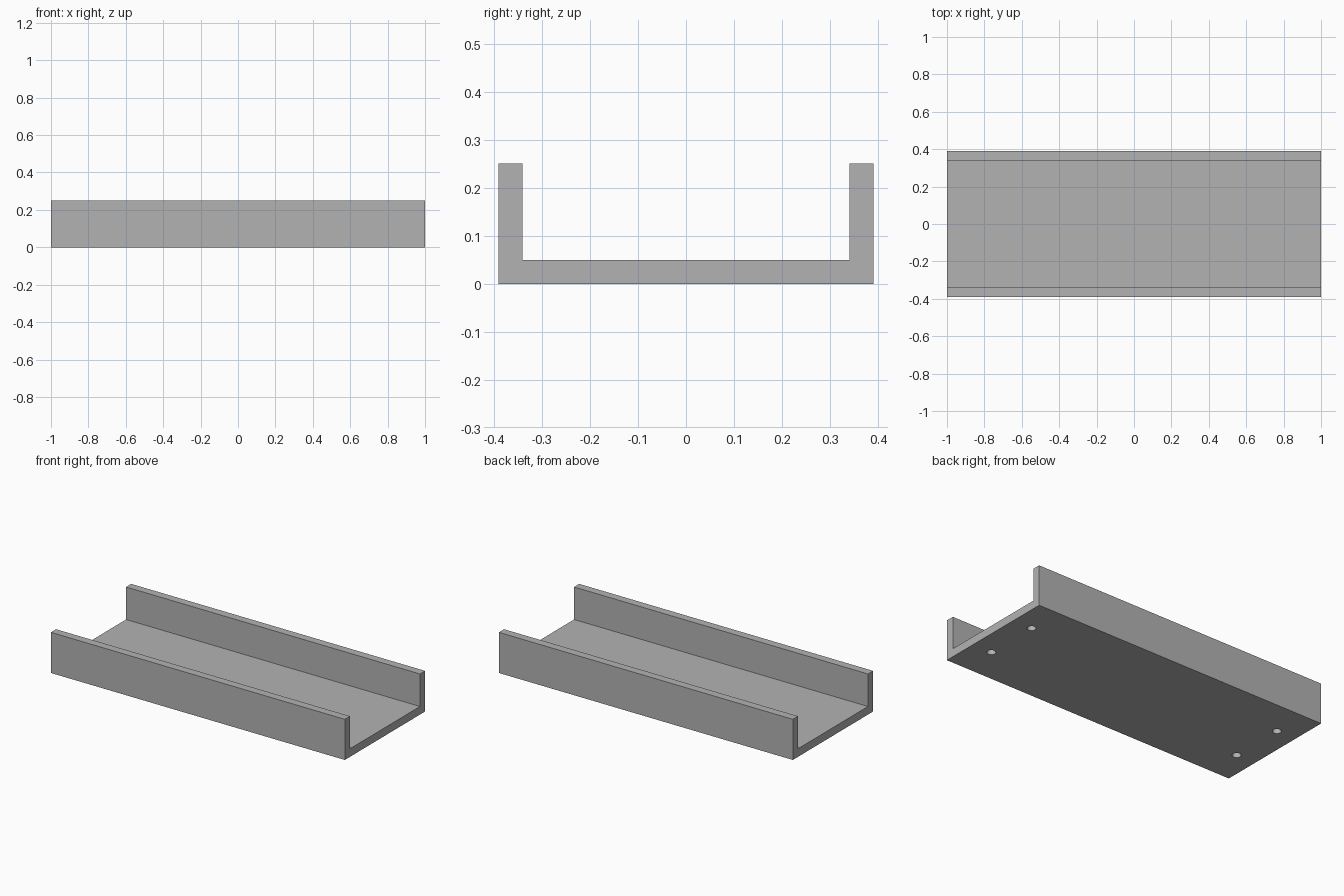
import bpy
import bmesh

LENGTH, HALF_WIDTH, HEIGHT, WALL = 2.0, 0.39, 0.25, 0.05
HOLE_X, HOLE_Y, HOLE_RADIUS, HOLE_DEPTH = 0.87, 0.17, 0.025, 0.04

cube = bpy.data.objects.get("Cube")
if cube:
    bpy.data.objects.remove(cube, do_unlink=True)


def flat_material(name, color):
    mat = bpy.data.materials.new(name)
    mat.use_nodes = True
    mat.diffuse_color = color
    mat.node_tree.nodes["Principled BSDF"].inputs["Base Color"].default_value = color
    return mat


grey = flat_material("plain grey", (0.45, 0.45, 0.45, 1))


def add_object(name, bm):
    bmesh.ops.recalc_face_normals(bm, faces=bm.faces)
    mesh = bpy.data.meshes.new(name)
    bm.to_mesh(mesh)
    bm.free()
    mesh.materials.append(grey)
    obj = bpy.data.objects.new(name, mesh)
    bpy.context.collection.objects.link(obj)
    return obj


# Channel: U-shaped profile extruded along its length
inner = HALF_WIDTH - WALL
half = [(HALF_WIDTH, 0), (HALF_WIDTH, HEIGHT), (inner, HEIGHT), (inner, WALL)]
profile = half + [(-y, z) for y, z in reversed(half)]
bm = bmesh.new()
end = bm.faces.new([bm.verts.new((-LENGTH / 2, y, z)) for y, z in profile])
extruded = bmesh.ops.extrude_face_region(bm, geom=[end], use_keep_orig=True)["geom"]
bmesh.ops.translate(bm, vec=(LENGTH, 0, 0),
                    verts=[v for v in extruded if isinstance(v, bmesh.types.BMVert)])
channel = add_object("channel_tray", bm)

# Cutter for the four blind mounting holes in the underside
bm = bmesh.new()
for x in (-HOLE_X, HOLE_X):
    for y in (-HOLE_Y, HOLE_Y):
        hole = bmesh.ops.create_cone(bm, cap_ends=True, segments=32, radius1=HOLE_RADIUS,
                                     radius2=HOLE_RADIUS, depth=2 * HOLE_DEPTH)
        bmesh.ops.translate(bm, vec=(x, y, 0), verts=hole["verts"])
cutter = add_object("hole_cutter", bm)
cutter.hide_render = True
cutter.hide_viewport = True

# Sink the holes and smooth their round walls
cut = channel.modifiers.new("mounting_holes", "BOOLEAN")
cut.operation = "DIFFERENCE"
cut.solver = "EXACT"
cut.object = cutter
bpy.context.view_layer.objects.active = channel
channel.select_set(True)
bpy.ops.object.modifier_apply(modifier=cut.name)
bpy.data.objects.remove(cutter, do_unlink=True)
bpy.ops.object.shade_smooth_by_angle()
